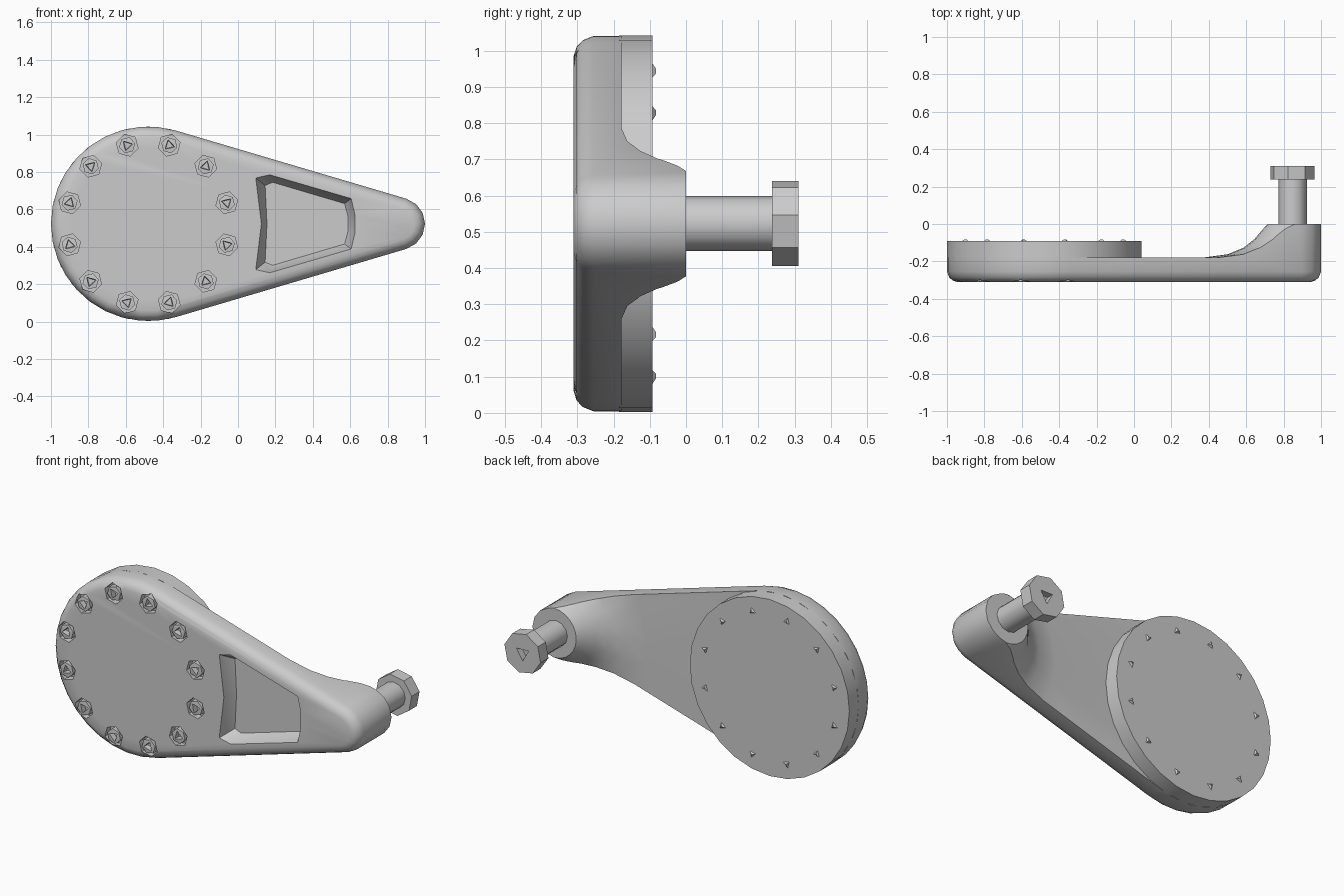
import bpy, bmesh
from math import sin, cos, pi, asin, radians

if "Cube" in bpy.data.objects:
    bpy.data.objects.remove(bpy.data.objects["Cube"])

CZ = 0.5225                      # height of the centre line
BIG, SMALL = (-0.48, 0.52), (0.86, 0.14)   # (x, radius) of both arm ends


def finish(name, bm, smooth=None):
    bmesh.ops.recalc_face_normals(bm, faces=bm.faces)
    me = bpy.data.meshes.new(name)
    bm.to_mesh(me)
    bm.free()
    ob = bpy.data.objects.new(name, me)
    bpy.context.collection.objects.link(ob)
    if smooth:
        shade(ob, smooth)
    return ob


def shade(ob, angle):
    bpy.ops.object.select_all(action='DESELECT')
    ob.select_set(True)
    bpy.context.view_layer.objects.active = ob
    bpy.ops.object.shade_smooth_by_angle(angle=radians(angle))


def loft(bm, rings, closed=False):
    vs = [[bm.verts.new(p) for p in r] for r in rings]
    pairs = list(zip(vs, vs[1:]))
    if closed:
        pairs.append((vs[-1], vs[0]))
    else:
        bm.faces.new(vs[0])
        bm.faces.new(vs[-1])
    for a, b in pairs:
        n = len(a)
        for i in range(n):
            j = (i + 1) % n
            bm.faces.new((a[i], a[j], b[j], b[i]))


def ring(x, z, r, n, y, rot=0.0, r2=None):
    # r2 gives every other point its own radius (triangular sockets)
    return [(x + (r2 if r2 and i % 2 else r) * cos(rot + 2 * pi * i / n), y,
             z + (r2 if r2 and i % 2 else r) * sin(rot + 2 * pi * i / n)) for i in range(n)]


def outline(inset, y):
    # teardrop: two arcs joined by their tangents
    t = pi / 2 - asin((BIG[1] - SMALL[1]) / (SMALL[0] - BIG[0]))
    pts = []
    for (x, r), a0, a1, n in ((SMALL, -t, t, 6), (BIG, t, 2 * pi - t, 20)):
        for i in range(n + 1):
            a = a0 + (a1 - a0) * i / n
            pts.append((x + (r - inset) * cos(a), y, CZ + (r - inset) * sin(a)))
    return pts


def cut(target, cutter):
    m = target.modifiers.new("cut", 'BOOLEAN')
    m.operation, m.solver, m.object = 'DIFFERENCE', 'EXACT', cutter
    bpy.ops.object.select_all(action='DESELECT')
    bpy.context.view_layer.objects.active = target
    target.select_set(True)
    bpy.ops.object.modifier_apply(modifier=m.name)
    bpy.data.objects.remove(cutter)


SCREWS = [(BIG[0] + 0.435 * cos(a), CZ + 0.435 * sin(a), a)
          for a in (radians(15 + 30 * k) for k in range(12))]

# crank arm with rounded front edge
bm = bmesh.new()
loft(bm, [outline(0, 0), outline(0, -0.255), outline(0.012, -0.285),
          outline(0.03, -0.302), outline(0.055, -0.31)])
arm = finish("crank_arm", bm)

# scooped back, leaving a flared boss round the pin
bm = bmesh.new()
prof = [(0.145, 0.1), (0.145, 0), (0.175, -0.032), (0.215, -0.08), (0.275, -0.127),
        (0.36, -0.162), (0.48, -0.178), (2.2, -0.178), (2.2, 0.1)]
loft(bm, [ring(SMALL[0], CZ, r, 24, y) for r, y in prof], closed=True)
cut(arm, finish("back_cutter", bm))

# tapered pocket in the front
bm = bmesh.new()
outer = [(0.095, 0.245), (0.17, 0.262), (0.605, 0.135), (0.625, 0.05)]
inner = [(0.145, 0.205), (0.185, 0.222), (0.57, 0.108), (0.588, 0.04)]


def pocket(half, mid, y):
    return ([(x, y, CZ + d) for x, d in half] + [(x, y, CZ - d) for x, d in reversed(half)]
            + [(mid, y, CZ)])


loft(bm, [pocket(outer, 0.125, -0.4), pocket(outer, 0.125, -0.309),
          pocket(inner, 0.155, -0.235)])
cut(arm, finish("pocket_cutter", bm))

# screw counterbores
bm = bmesh.new()
for x, z, a in SCREWS:
    loft(bm, [ring(x, z, 0.06, 6, -0.4, a), ring(x, z, 0.06, 6, -0.27, a)])
cut(arm, finish("screw_cutter", bm))
shade(arm, 30)

# round back plate
bm = bmesh.new()
loft(bm, [ring(BIG[0], CZ, 0.52, 28, y) for y in (-0.185, -0.092)])
finish("back_plate", bm, 30)

# screws: socket heads in front, pointed tips through the plate
for k, (x, z, a) in enumerate(SCREWS):
    bm = bmesh.new()
    loft(bm, [ring(x, z, 0.044, 6, -0.26, a + 0.5), ring(x, z, 0.044, 6, -0.308, a + 0.5),
              ring(x, z, 0.03, 6, -0.31, a + 0.5, 0.016),
              ring(x, z, 0.026, 6, -0.28, a + 0.5, 0.013)])
    loft(bm, [ring(x, z, 0.022, 3, -0.11, a), ring(x, z, 0.022, 3, -0.092, a),
              ring(x, z, 0.008, 3, -0.083, a)])
    finish(f"screw_{k + 1}", bm)

# pin shaft and bolt head
PX = 0.848
bm = bmesh.new()
loft(bm, [ring(PX, CZ, 0.076, 12, y) for y in (-0.02, 0.25)])
finish("pin_shaft", bm, 35)

bm = bmesh.new()
loft(bm, [ring(PX, CZ, 0.12, 8, 0.237, 0.2), ring(PX, CZ, 0.12, 8, 0.31, 0.2)])
head = finish("pin_head", bm)
bm = bmesh.new()
loft(bm, [ring(PX, CZ, 0.045, 3, 0.27, 0.5), ring(PX, CZ, 0.045, 3, 0.35, 0.5)])
cut(head, finish("socket_cutter", bm))
